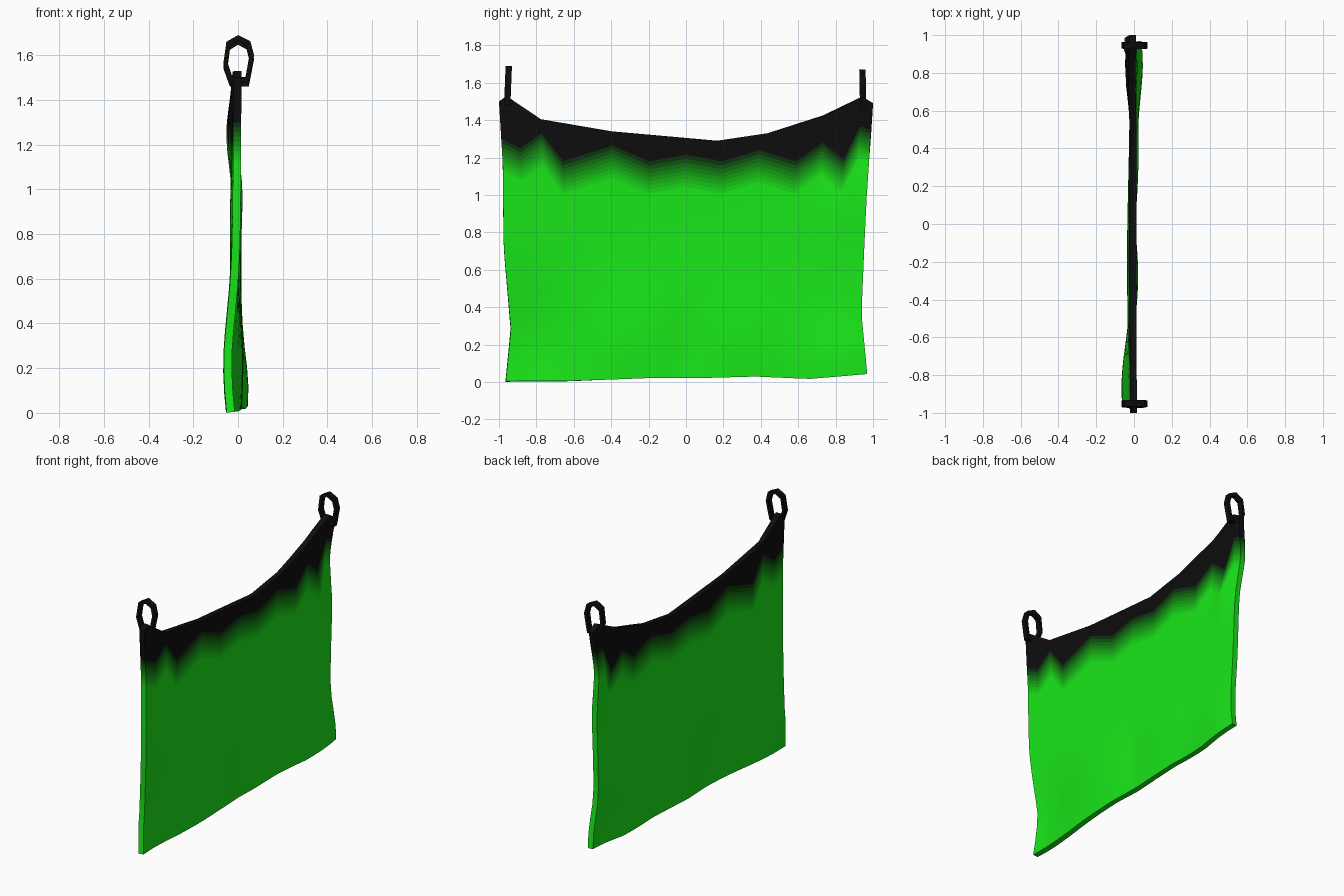
import bpy, bmesh, math

if "Cube" in bpy.data.objects:
    bpy.data.objects.remove(bpy.data.objects["Cube"])

SHADES = 10
GREEN = (0.01, 0.8, 0.01)
BLACK = (0.004, 0.004, 0.004)


def material(name, rgb):
    m = bpy.data.materials.new(name)
    m.diffuse_color = (*rgb, 1)
    m.use_nodes = True
    m.node_tree.nodes["Principled BSDF"].inputs["Base Color"].default_value = m.diffuse_color
    return m


def interp(pts, t):
    for (a, va), (b, vb) in zip(pts, pts[1:]):
        if t <= b:
            return va + (vb - va) * (t - a) / (b - a)
    return pts[-1][1]


def make_object(name, bm, mats):
    me = bpy.data.meshes.new(name)
    bm.to_mesh(me)
    bm.free()
    ob = bpy.data.objects.new(name, me)
    bpy.context.collection.objects.link(ob)
    for m in mats:
        me.materials.append(m)
    bpy.ops.object.select_all(action='DESELECT')
    bpy.context.view_layer.objects.active = ob
    ob.select_set(True)
    return ob


# Colour ramp from black (top) to green (body)
ramp = [material(f"cloth_shade_{i}",
                 [BLACK[k] + (GREEN[k] - BLACK[k]) * (i / (SHADES - 1)) ** 1.5 for k in range(3)])
        for i in range(SHADES)]

# Outline of the hanging cloth: (y, z) for hems, (z, y) for sides
TOP = [(-1, 1.5), (-.96, 1.53), (-.78, 1.405), (-.4, 1.34), (.17, 1.29),
       (.44, 1.33), (.74, 1.425), (.94, 1.525), (1, 1.49)]
BOTTOM = [(-1, .003), (-.65, .005), (-.2, .022), (.1, .022), (.38, .03), (.68, .017), (1, .043)]
LEFT = [(0, -.965), (.28, -.937), (.72, -.975), (1.17, -.98), (1.5, -1)]
RIGHT = [(.04, .968), (.36, .938), (1, .965), (1.2, .98), (1.49, 1)]
# Lower limit of the black dye, zigzagging across the cloth
DYE = [(-1, 1.3), (-.9, 1.25), (-.78, 1.33), (-.67, 1.18), (-.4, 1.265), (-.2, 1.18), (0, 1.215),
       (.2, 1.18), (.4, 1.24), (.6, 1.18), (.74, 1.28), (.86, 1.19), (.94, 1.37), (1, 1.35)]
# Soft billows: y, z, y radius, z radius, height
BILLOWS = [(-.87, .2, .3, .35, -.045), (.85, .1, .25, .22, .032), (.88, 1.22, .2, .2, -.04),
           (.85, 1.1, .09, .2, .022), (-.2, .8, .6, .4, -.016), (0, .2, .09, .2, -.012),
           (-.3, .25, .2, .2, .01), (.35, .25, .2, .2, .01)]


def billow(y, z):
    x = sum(h * math.exp(-((y - a) / ra) ** 2 - ((z - b) / rb) ** 2)
            for a, b, ra, rb, h in BILLOWS)
    return x - .003


# Cloth sheet with rows that follow the dye line
bm = bmesh.new()
us = sorted({round(-1 + i / 16, 4) for i in range(33)} | {u for u, _ in TOP + DYE})
cols = []
for u in us:
    lo, hi, dye = interp(BOTTOM, u), interp(TOP, u), interp(DYE, u)
    dye = min(dye, hi - .05)
    fade = dye - .17
    zs = [lo + (fade - lo) * i / 12 for i in range(12)]
    zs += [fade + (dye - fade) * i / (SHADES - 2) for i in range(SHADES - 2)]
    zs += [dye + (hi - dye) * i / 4 for i in range(5)]
    col = []
    for z in zs:
        l, r = interp(LEFT, max(z, 0)), interp(RIGHT, max(z, .04))
        y = l + (r - l) * (u + 1) / 2
        col.append(bm.verts.new((billow(y, z), y, z)))
    cols.append(col)
for c0, c1 in zip(cols, cols[1:]):
    for j in range(len(c0) - 1):
        f = bm.faces.new((c0[j], c1[j], c1[j + 1], c0[j + 1]))
        f.material_index = SHADES - 1 - max(0, min(SHADES - 1, j - 11))
cloth = make_object("cloth", bm, ramp)
mod = cloth.modifiers.new("thickness", 'SOLIDIFY')
mod.thickness = .036
mod.offset = 0
bpy.ops.object.modifier_apply(modifier=mod.name)
bpy.ops.object.shade_smooth_by_angle(angle=math.radians(40))

# Hanging rings: seven-sided loops through the top corners
RING = [(0, 1.69), (.055, 1.663), (.072, 1.6), (.048, 1.477), (-.036, 1.477), (-.066, 1.56), (-.052, 1.66)]
black = material("ring_black", BLACK)


def ring(name, y, drop, tilt):
    bm = bmesh.new()
    loops = []
    for x, z in RING:
        loop = []
        for s, d in ((1, -.017), (1, .017), (.7, .017), (.7, -.017)):
            zz = 1.585 + (z - 1.585) * (s + .06 * (s < 1)) - drop
            loop.append(bm.verts.new((x * s, y + d + tilt * (zz - 1.58), zz)))
        loops.append(loop)
    for i, a in enumerate(loops):
        b = loops[(i + 1) % len(loops)]
        for k in range(4):
            bm.faces.new((a[k], a[(k + 1) % 4], b[(k + 1) % 4], b[k]))
    bmesh.ops.recalc_face_normals(bm, faces=bm.faces)
    make_object(name, bm, [black])


ring("left_ring", -.952, 0, .04)
ring("right_ring", .945, .018, -.02)
